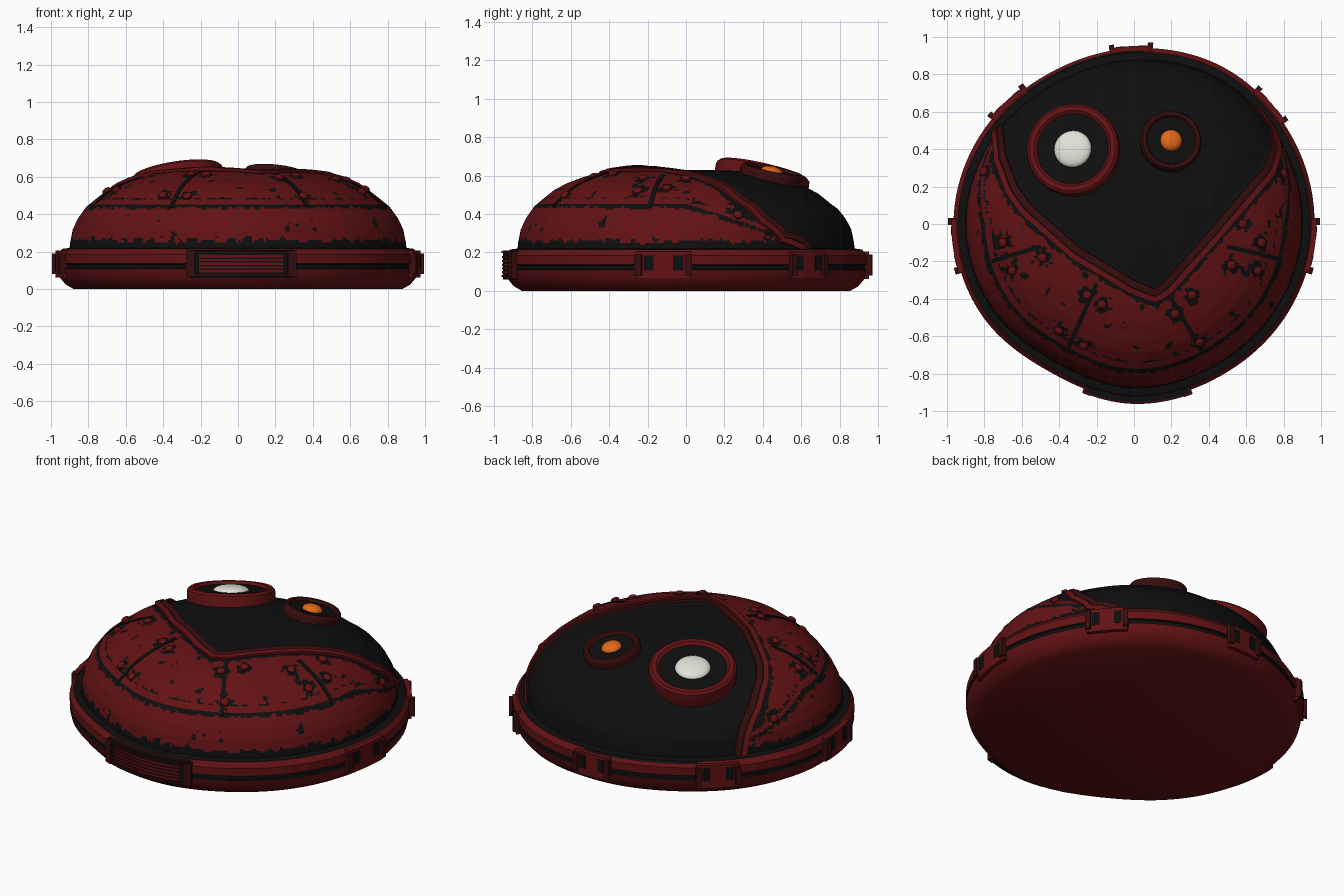
import bpy, math
from mathutils import Vector, noise

if "Cube" in bpy.data.objects:
    bpy.data.objects.remove(bpy.data.objects["Cube"])

def material(name, rgb):
    m = bpy.data.materials.new(name)
    m.diffuse_color = (*rgb, 1)
    m.use_nodes = True
    m.node_tree.nodes["Principled BSDF"].inputs["Base Color"].default_value = m.diffuse_color
    return m

RED = material("red paint", (0.125, 0.006, 0.007))
BLACK = material("black", (0.0045, 0.0045, 0.0045))
DARK = material("dark red", (0.04, 0.004, 0.004))
WHITE = material("white lens", (0.75, 0.75, 0.68))
ORANGE = material("orange lens", (0.75, 0.14, 0.01))

def make(name, verts, faces, mats, idx=None, angle=35):
    me = bpy.data.meshes.new(name)
    me.from_pydata(verts, [], faces)
    for m in mats:
        me.materials.append(m)
    if idx:
        me.polygons.foreach_set("material_index", idx)
    me.shade_smooth()
    me.set_sharp_from_angle(angle=math.radians(angle))
    ob = bpy.data.objects.new(name, me)
    bpy.context.collection.objects.link(ob)
    return ob

# Plan outline radius every 30 degrees, and dome profile (radius fraction, height)
PLAN = [.965, .965, .965, .94, .925, .95, .965, .95, .91, .94, .935, .95]
DOME = [(.935, .2), (.93, .25), (.915, .32), (.885, .38), (.84, .44), (.79, .48), (.73, .525),
        (.66, .56), (.57, .592), (.47, .618), (.3, .642), (.15, .647), (0, .645)]

def radius(a):
    u = (a / (2 * math.pi) * 12) % 12
    i = int(u)
    f = u - i
    p = [PLAN[(i + k) % 12] for k in (-1, 0, 1, 2)]
    return p[1] + .5 * f * (p[2] - p[0] + f * (2*p[0] - 5*p[1] + 4*p[2] - p[3]
                            + f * (3*(p[1] - p[2]) + p[3] - p[0])))

def dome(x, y):
    t = math.hypot(x, y) / radius(math.atan2(y, x))
    for (t0, z0), (t1, z1) in zip(DOME, DOME[1:]):
        if t >= t1:
            return z0 + (z1 - z0) * (min(t, t0) - t0) / (t1 - t0)
    return DOME[-1][1]

def normal(x, y, e=.012):
    return Vector((dome(x - e, y) - dome(x + e, y), dome(x, y - e) - dome(x, y + e), 2*e)).normalized()

# Edge of the black face panel, seen in plan
EDGE = [(-.71, .53), (-.69, .36), (-.63, .2), (-.56, .1), (-.3, -.13), (0, -.31), (.11, -.355),
        (.16, -.32), (.4, -.05), (.7, .3), (.74, .42), (.72, .52), (.62, .66)]
DIVIDERS = [((.2, -.4), (.37, -.69)), ((.5, -.12), (.79, -.19)),
            ((-.2, -.32), (-.36, -.68)), ((-.5, -.12), (-.76, -.2))]
BOLTS = [(.22, -.48), (.35, -.63), (.31, -.38), (.52, -.22), (.66, -.25), (.68, -.1), (.8, .27), (.58, -.0),
         (-.17, -.43), (-.27, -.65), (-.25, -.38), (-.4, -.57), (-.49, -.18), (-.65, -.25),
         (-.7, -.1), (-.8, .28)]

def inside(x, y):
    return min(((bx-ax)*(y-ay) - (by-ay)*(x-ax)) / math.hypot(bx-ax, by-ay)
               for (ax, ay), (bx, by) in zip(EDGE, EDGE[1:]))

# Worn paint rule for the shell
def shell_colour(c):
    x, y, z = c
    d = inside(x, y)
    n, n2 = noise.noise(c * 13), noise.noise(c * 34)
    if d > 0 or y > .66:
        return 1
    band = .455 - .33 * max(0, y)
    if z < .262 + .03 * n2 + .015 * n or band - .022 + .02 * n2 < z < band:
        return 1
    if z > band + .022:
        if d > -.082 + .02 * n2 or z < band + .028 + .02 * n2:
            return 1
        if min(math.hypot(x-bx, y-by) for bx, by in BOLTS) < .042 + .045 * n2:
            return 1
    return 1 if n + .4 * n2 > .62 else 0

# Shell: fine polar grid with a slightly sunken face panel
def shell():
    N, rows = 440, []
    for (t0, z0), (t1, z1) in zip(DOME, DOME[1:]):
        k = max(1, round(math.hypot(t1 - t0, z1 - z0) / .0115))
        rows += [t0 + (t1 - t0) * i / k for i in range(k)]
    verts, faces, idx = [], [], []
    for t in rows:
        for j in range(N):
            a = 2 * math.pi * j / N
            r = t * radius(a)
            x, y = r * math.cos(a), r * math.sin(a)
            sink = .018 * min(1, max(0, inside(x, y) / .02))
            verts.append((x, y, dome(x, y) - sink * min(1, (.93 - t) * 8 if t < .93 else 0)))
    for i in range(len(rows) - 1):
        for j in range(N):
            k = (j + 1) % N
            f = (i*N + j, i*N + k, i*N + N + k, i*N + N + j)
            faces.append(f)
            idx.append(shell_colour(sum((Vector(verts[v]) for v in f), Vector()) / 4))
    faces.append(tuple(range((len(rows) - 1) * N, len(rows) * N)))
    idx.append(1)
    make("shell", verts, faces, [RED, BLACK], idx, 60)

shell()

# Base ring with a black seam and a flat underside
RING = [(.91, 0), (.955, .025), (.99, .065), (1, .108), (.99, .113), (.99, .132), (1, .137),
        (1, .185), (.985, .203), (.975, .215), (.92, .222)]
N = 120
verts = [(t * radius(a) * math.cos(a), t * radius(a) * math.sin(a), z)
         for t, z in RING for a in (2 * math.pi * j / N for j in range(N))]
faces, idx = [tuple(reversed(range(N)))], [0]
for i in range(len(RING) - 1):
    for j in range(N):
        k = (j + 1) % N
        faces.append((i*N + j, i*N + k, i*N + N + k, i*N + N + j))
        back = 85 < 360 * j / N < 128
        idx.append(1 if i in (3, 4, 5, 9) or (back and i >= 8) else 0)
make("base_ring", verts, faces, [RED, BLACK], idx)

# Tube of four-sided sections, closed at both ends
def tube(name, sections, mat):
    verts = [v for s in sections for v in s]
    n = len(sections)
    faces = [(i*4 + k, i*4 + (k+1) % 4, i*4 + 4 + (k+1) % 4, i*4 + 4 + k)
             for i in range(n - 1) for k in range(4)]
    faces += [(3, 2, 1, 0), tuple(range(n*4 - 4, n*4))]
    return make(name, verts, faces, [mat])

# Strip lying on the dome along a plan path, between two sideways offsets
def ribbon(name, path, o0, o1, h, mat):
    pts = []
    for a, b in zip(path, path[1:]):
        a, b = Vector(a), Vector(b)
        k = max(2, int((b - a).length / .025))
        pts += [a.lerp(b, i / k) for i in range(k)]
    pts.append(Vector(path[-1]))
    secs = []
    for i, p in enumerate(pts):
        t = (pts[min(i + 2, len(pts) - 1)] - pts[max(i - 2, 0)]).normalized()
        nrm = normal(*p)
        out = Vector((t.y, -t.x, 0))
        side = (out - nrm * out.dot(nrm)).normalized()
        c = Vector((p.x, p.y, dome(*p)))
        secs.append([c + side*o0 - nrm*.03, c + side*o1 - nrm*.03, c + side*o1 + nrm*h, c + side*o0 + nrm*h])
    tube(name, secs, mat)

ribbon("face_rim_inner", EDGE, -.008, .026, .008, DARK)
ribbon("face_rim_seam", EDGE, .026, .032, .004, BLACK)
ribbon("face_rim_outer", EDGE, .032, .064, .014, RED)
for a, b in DIVIDERS:
    ribbon("plate_divider", [a, b], -.012, .012, .004, BLACK)

# Lathe with one material per profile segment, tilted along an axis
def lathe(name, profile, mats, idx, loc, axis, n=48):
    verts = [(r * math.cos(2*math.pi*j/n), r * math.sin(2*math.pi*j/n), z)
             for r, z in profile for j in range(n)]
    faces, fi = [], []
    for i in range(len(profile) - 1):
        for j in range(n):
            k = (j + 1) % n
            faces.append((i*n + j, i*n + k, i*n + n + k, i*n + n + j))
            fi.append(idx[i])
    faces.append(tuple(range((len(profile) - 1) * n, len(profile) * n)))
    fi.append(idx[-1])
    ob = make(name, verts, faces, mats, fi)
    ob.location = loc
    ob.rotation_euler = Vector(axis).to_track_quat('Z', 'Y').to_euler()

# Eyes: raised ring, black dish, domed lens
def eye(name, r, lens, loc, axis, ring, glass):
    prof = [(r*.98, -.1), (r, -.03), (r*.985, -.012), (r*.93, 0), (r*.83, 0), (r*.77, -.014), (lens, -.016)]
    prof += [(lens * math.cos(b), -.016 + .03 * math.sin(b)) for b in (.3, .6, .9, 1.2, 1.45)]
    lathe(name, prof, [ring, BLACK, glass], [0, 0, 0, 0, 0, 1] + [2] * 6, loc, axis)

eye("large_eye", .25, .1, (-.33, .405, .632), (-.15, .23, 1), RED, WHITE)
eye("small_eye", .165, .058, (.2, .45, .635), (.1, .21, 1), DARK, ORANGE)

# Rivets on the armour plates
for x, y in BOLTS:
    lathe("rivet", [(.026, -.01), (.025, .008), (.018, .016), (.008, .019)], [RED], [0] * 4,
          (x, y, dome(x, y)), normal(x, y), 12)

# Curved block following the base ring
def arc_box(name, a0, a1, z0, z1, off, mat, depth=.04):
    n = max(2, int(abs(a1 - a0) / .04))
    secs = []
    for i in range(n + 1):
        a = a0 + (a1 - a0) * i / n
        r = radius(a)
        d = Vector((math.cos(a), math.sin(a), 0))
        secs.append([d * (r + o) + Vector((0, 0, z)) for o, z in
                     ((off - depth, z0), (off, z0), (off, z1), (off - depth, z1))])
    tube(name, secs, mat)

# Clips around the ring, each with two end lugs
for deg, half in ((-7, .15), (41, .12), (91, .12), (136, .13), (187, .15)):
    a = math.radians(deg)
    arc_box("clip_plate", a - half, a + half, .062, .205, .012, RED)
    for s in (-1, 1):
        arc_box("clip_wear", a + s*half*.35, a + s*half*.72, .105, .185, .014, BLACK)
        arc_box("clip_lug", a + s*half*.78, a + s*half*1.03, .08, .19, .03, DARK)

# Front grille with end blocks and slats
f = math.radians(271)
arc_box("grille_back", f - .3, f + .3, .06, .21, .012, BLACK)
for s in (-1, 1):
    arc_box("grille_end", f + s*.265, f + s*.315, .065, .205, .025, DARK)
    arc_box("grille_rail", f - .265, f + .265, .135 + s*.062, .145 + s*.062, .022, DARK)
for i in range(5):
    arc_box("grille_slat", f - .24, f + .24, .09 + i*.02, .102 + i*.02, .018, RED)
